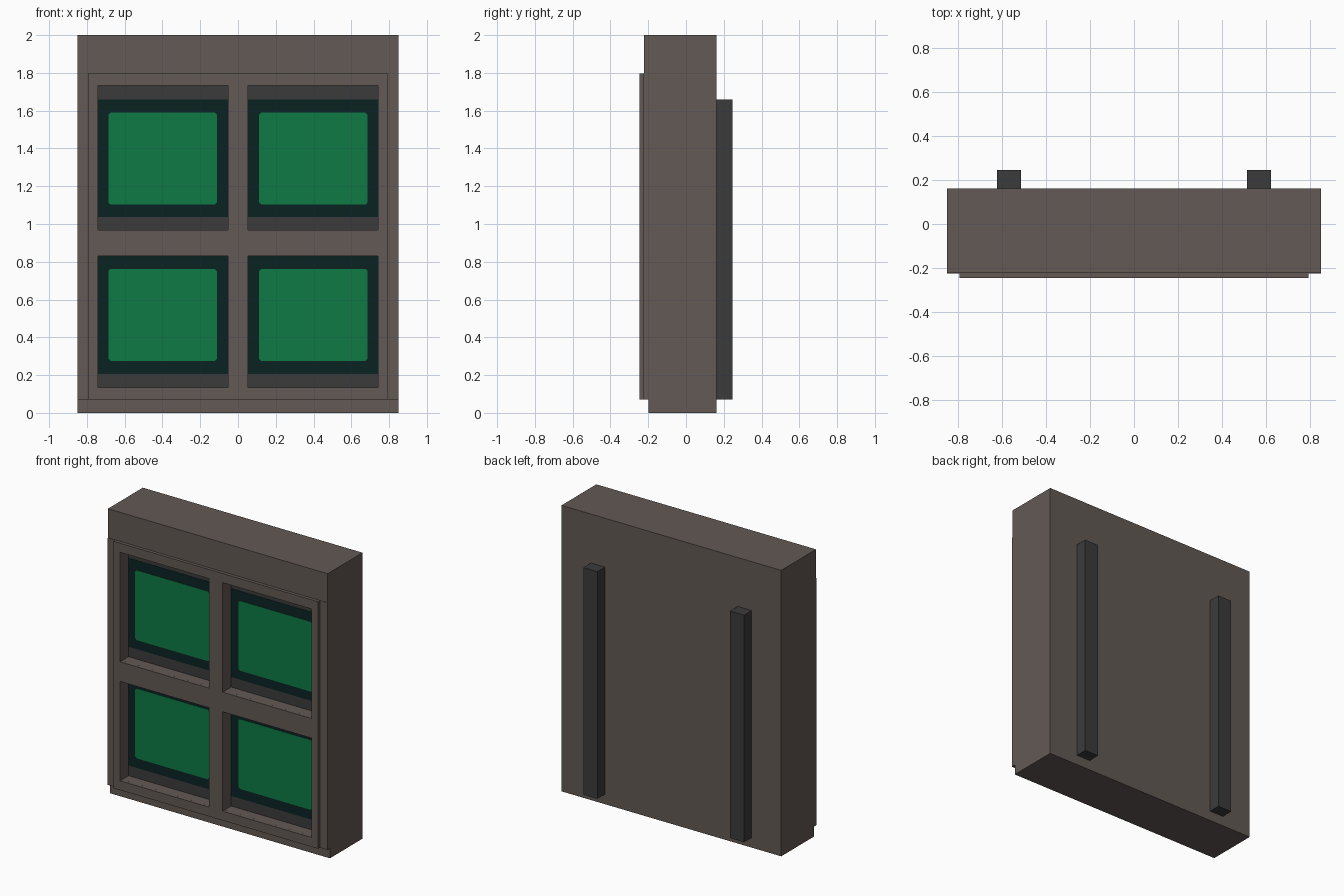
import bpy, bmesh

if "Cube" in bpy.data.objects:
    bpy.data.objects.remove(bpy.data.objects["Cube"])


def material(name, rgb):
    m = bpy.data.materials.new(name)
    m.diffuse_color = (*rgb, 1.0)
    m.use_nodes = True
    m.node_tree.nodes["Principled BSDF"].inputs["Base Color"].default_value = m.diffuse_color
    return m


BROWN = material("warm brown", (0.125, 0.100, 0.091))
GREY = material("charcoal", (0.044, 0.044, 0.044))
DARK = material("dark teal", (0.0033, 0.016, 0.016))
GREEN = material("screen green", (0.0044, 0.195, 0.060))


def prism(name, pts, vec, mat):
    """Extrude a closed outline of 3D points along vec."""
    bm = bmesh.new()
    face = bm.faces.new([bm.verts.new(p) for p in pts])
    ext = bmesh.ops.extrude_face_region(bm, geom=[face])
    verts = [g for g in ext["geom"] if isinstance(g, bmesh.types.BMVert)]
    bmesh.ops.translate(bm, verts=verts, vec=vec)
    bmesh.ops.recalc_face_normals(bm, faces=bm.faces[:])
    me = bpy.data.meshes.new(name)
    bm.to_mesh(me)
    bm.free()
    me.materials.append(mat)
    ob = bpy.data.objects.new(name, me)
    bpy.context.collection.objects.link(ob)
    return ob


def box(name, x, y, z, mat):
    pts = [(x[0], y[0], z[0]), (x[1], y[0], z[0]), (x[1], y[0], z[1]), (x[0], y[0], z[1])]
    return prism(name, pts, (0, y[1] - y[0], 0), mat)


# Cabinet: side profile with recessed foot and slight front panel
profile = [(-0.198, 0), (0.162, 0), (0.162, 2), (-0.223, 2),
           (-0.223, 1.797), (-0.226, 1.797), (-0.226, 0.07), (-0.198, 0.07)]
cabinet = prism("cabinet", [(-0.85, y, z) for y, z in profile], (1.7, 0, 0), BROWN)

# Raised window frame
frame = box("window_frame", (-0.793, 0.793), (-0.246, -0.2262), (0.07, 1.797), BROWN)

# Window recesses: opening z range, dark screen z range, green z range
rows = {"upper": ((0.967, 1.733), (1.038, 1.658), (1.102, 1.59)),
        "lower": ((0.135, 0.83), (0.207, 0.83), (0.275, 0.763))}
BACK = -0.15
for row, (opening, dark, green) in rows.items():
    for side, s in (("left", -1), ("right", 1)):
        tag = f"{row}_{side}"
        xr = sorted((s * 0.054, s * 0.74))
        cutter = box("cutter", xr, (-0.3, BACK), opening, BROWN)
        cutter.hide_render = True
        for ob in (cabinet, frame):
            mod = ob.modifiers.new("window", 'BOOLEAN')
            mod.operation = 'DIFFERENCE'
            mod.solver = 'EXACT'
            mod.object = cutter
            bpy.context.view_layer.objects.active = ob
            bpy.ops.object.modifier_apply(modifier=mod.name)
        bpy.data.objects.remove(cutter)

        # Back panel, dark screen border and green screen
        box(f"back_panel_{tag}", xr, (BACK - 0.002, BACK + 0.002), opening, GREY)
        box(f"screen_border_{tag}", xr, (BACK - 0.004, BACK), dark, DARK)
        x0, x1 = sorted((s * 0.112, s * 0.686))
        z0, z1 = green
        c = 0.012
        outline = [(x0 + c, z0), (x1 - c, z0), (x1, z0 + c), (x1, z1 - c),
                   (x1 - c, z1), (x0 + c, z1), (x0, z1 - c), (x0, z0 + c)]
        prism(f"screen_{tag}", [(x, BACK - 0.006, z) for x, z in outline],
              (0, 0.005, 0), GREEN)

# Rear mounting rails
for side, s in (("left", -1), ("right", 1)):
    box(f"rear_rail_{side}", sorted((s * 0.513, s * 0.622)), (0.16, 0.246),
        (0.07, 1.658), GREY)
